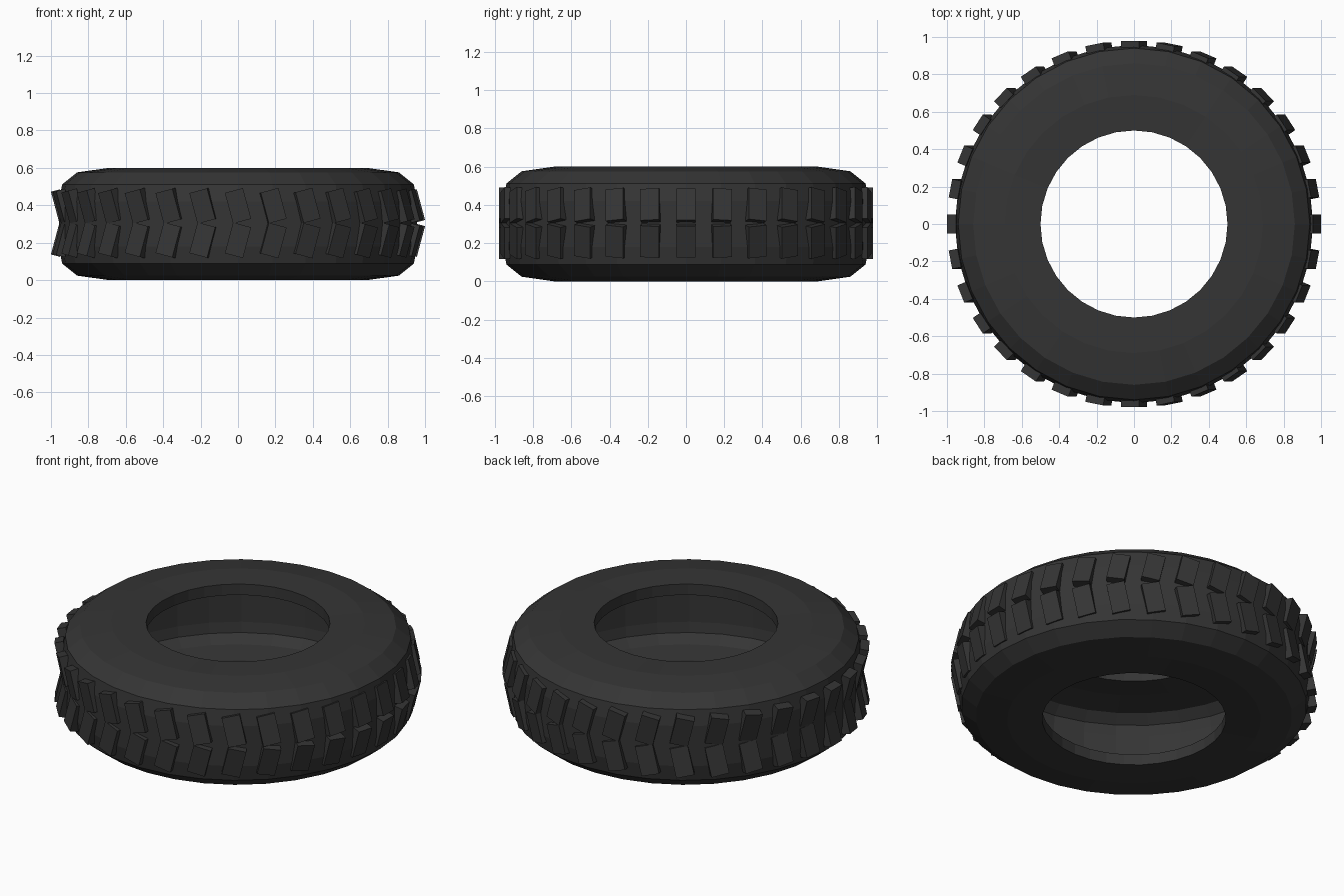
import bpy, bmesh, math
from mathutils import Matrix, Vector

SEGMENTS = 32
HEIGHT = 0.6

if "Cube" in bpy.data.objects:
    bpy.data.objects.remove(bpy.data.objects["Cube"], do_unlink=True)

# Dark rubber shared by carcass and tread
rubber = bpy.data.materials.new("dark_rubber")
rubber.use_nodes = True
colour = (0.035, 0.035, 0.035, 1)
rubber.diffuse_color = colour
bsdf = rubber.node_tree.nodes["Principled BSDF"]
bsdf.inputs["Base Color"].default_value = colour
bsdf.inputs["Roughness"].default_value = 0.9


def add_object(name, bm):
    bmesh.ops.recalc_face_normals(bm, faces=bm.faces)
    mesh = bpy.data.meshes.new(name)
    bm.to_mesh(mesh)
    bm.free()
    mesh.materials.append(rubber)
    obj = bpy.data.objects.new(name, mesh)
    bpy.context.collection.objects.link(obj)
    return obj


def mirrored(half):
    """Complete an upper half profile (radius, z) with its lower half."""
    return half + [(r, HEIGHT - z) for r, z in reversed(half)]


# Hollow carcass: closed outer and inner profile, revolved about z
outer = mirrored([(0.5, 0.595), (0.69, 0.6), (0.86, 0.576), (0.94, 0.512), (0.958, 0.42)])
inner = mirrored([(0.5, 0.53), (0.68, 0.545), (0.84, 0.525), (0.895, 0.48), (0.905, 0.42)])
profile = outer + inner[::-1]
bm = bmesh.new()
rings = []
for i in range(SEGMENTS):
    a = 2 * math.pi * i / SEGMENTS
    rings.append([bm.verts.new((r * math.cos(a), r * math.sin(a), z)) for r, z in profile])
for i, ring in enumerate(rings):
    following = rings[(i + 1) % SEGMENTS]
    for j in range(len(profile)):
        k = (j + 1) % len(profile)
        bm.faces.new((ring[j], following[j], following[k], ring[k]))
add_object("tyre_carcass", bm)


# Two rows of tread blocks, every block leaning along the same world axis
def tread_row(name, side):
    bm = bmesh.new()
    size = Matrix.Diagonal((0.05, 0.1, 0.17, 1))
    lean = Matrix.Rotation(math.radians(-15 * side), 4, "Y")
    for i in range(SEGMENTS):
        turn = Matrix.Rotation(2 * math.pi * i / SEGMENTS, 4, "Z")
        centre = turn @ Vector((0.954, 0, HEIGHT / 2 + 0.005 + side * 0.092))
        bmesh.ops.create_cube(bm, size=1, matrix=Matrix.Translation(centre) @ lean @ turn @ size)
    return add_object(name, bm)


tread_row("upper_tread_blocks", 1)
tread_row("lower_tread_blocks", -1)
